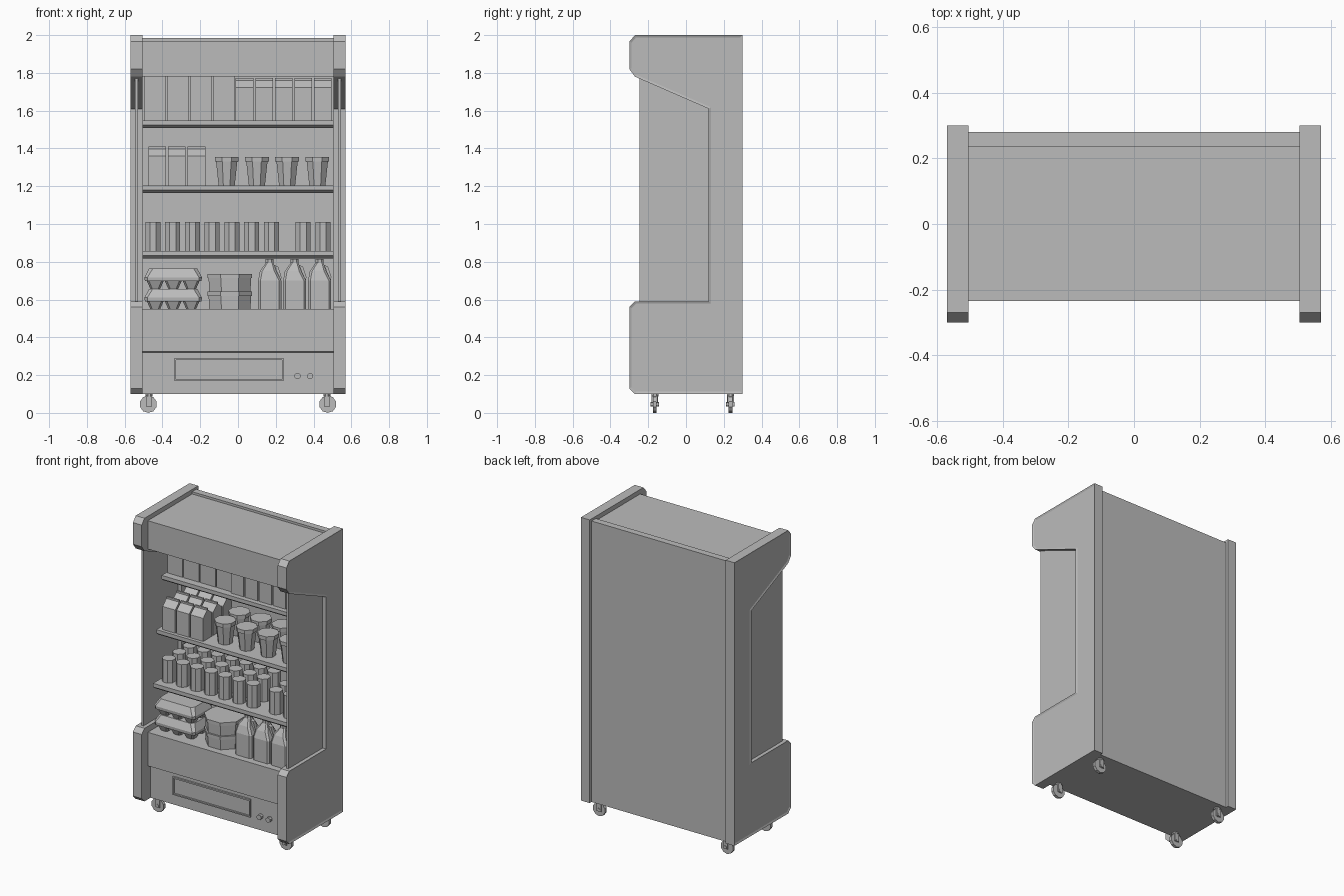
import bpy, bmesh, math
from mathutils import Vector

cube = bpy.data.objects.get("Cube")
if cube:
    bpy.data.objects.remove(cube, do_unlink=True)

grey = bpy.data.materials.new("plain grey")
grey.use_nodes = True
grey.diffuse_color = (0.5, 0.5, 0.5, 1)
grey.node_tree.nodes["Principled BSDF"].inputs["Base Color"].default_value = (0.5, 0.5, 0.5, 1)


def finish(name, bm):
    bmesh.ops.recalc_face_normals(bm, faces=bm.faces)
    mesh = bpy.data.meshes.new(name)
    bm.to_mesh(mesh)
    bm.free()
    mesh.materials.append(grey)
    obj = bpy.data.objects.new(name, mesh)
    bpy.context.scene.collection.objects.link(obj)
    return obj


def loft(bm, rings):
    """Skin a stack of equal-sized rings and cap both ends."""
    loops = [[bm.verts.new(p) for p in ring] for ring in rings]
    n = len(loops[0])
    for a, b in zip(loops, loops[1:]):
        for i in range(n):
            j = (i + 1) % n
            bm.faces.new((a[i], a[j], b[j], b[i]))
    return bm.faces.new(loops[0]), bm.faces.new(loops[-1])


def box(bm, x0, x1, y0, y1, z0, z1):
    loft(bm, [[(x0, y0, z), (x1, y0, z), (x1, y1, z), (x0, y1, z)] for z in (z0, z1)])


def prism(bm, profile, x0, x1):
    return loft(bm, [[(x, y, z) for y, z in profile] for x in (x0, x1)])


def disc(x, y, z, r, n=8):
    return [(x + r * math.cos(math.tau * (i + 0.5) / n),
             y + r * math.sin(math.tau * (i + 0.5) / n), z) for i in range(n)]


def rect(x, y, z, hx, hy, c=0.0):
    """Rectangle ring, with corners cut by c when c is set."""
    if not c:
        return [(x - hx, y - hy, z), (x + hx, y - hy, z), (x + hx, y + hy, z), (x - hx, y + hy, z)]
    return [(x - hx + c, y - hy, z), (x + hx - c, y - hy, z), (x + hx, y - hy + c, z),
            (x + hx, y + hy - c, z), (x + hx - c, y + hy, z), (x - hx + c, y + hy, z),
            (x - hx, y + hy - c, z), (x - hx, y - hy + c, z)]


def wheel(bm, x, y, z, r, half, n=10):
    """Short cylinder with its axle along y."""
    loft(bm, [[(px, y + d, z + py - y) for px, py, _ in disc(x, y, 0, r, n)] for d in (-half, half)])


# Side panels with a rimmed outer face, and the thin window in each
side = [(0.3, 0.1), (0.3, 2), (-0.27, 2), (-0.3, 1.965), (-0.3, 1.82), (-0.27, 1.78),
        (0.12, 1.61), (0.12, 0.59), (-0.27, 0.59), (-0.3, 0.56), (-0.3, 0.13), (-0.27, 0.1)]
window = [(-0.245, 0.58), (0.13, 0.58), (0.13, 1.62), (-0.245, 1.78)]
for label, s in (("left", 1), ("right", -1)):
    bm = bmesh.new()
    outer = prism(bm, side, 0.505 * s, 0.57 * s)[1]
    bmesh.ops.recalc_face_normals(bm, faces=bm.faces)
    bmesh.ops.inset_region(bm, faces=[outer], thickness=0.012, depth=-0.005, use_even_offset=True)
    finish(label + "_side_panel", bm)
    bm = bmesh.new()
    prism(bm, window, 0.53 * s, 0.545 * s)
    finish(label + "_side_window", bm)

# Cabinet shell
W = 0.505
for name, dims in (("back_wall", (0.235, 0.28, 0.1, 1.985)),
                   ("roof", (-0.19, 0.235, 1.92, 1.97)),
                   ("canopy_front", (-0.235, -0.19, 1.78, 1.97))):
    bm = bmesh.new()
    box(bm, -W, W, *dims)
    finish(name, bm)

bm = bmesh.new()
prism(bm, [(0.235, 0.1), (0.235, 0.55), (-0.235, 0.55), (-0.235, 0.325), (-0.205, 0.32),
           (-0.205, 0.1)], -W, W)
finish("base_cabinet", bm)

# Raised vent frame and recessed vent on the lower front
bm = bmesh.new()
x0, x1, z0, z1 = -0.335, 0.24, 0.17, 0.29
for dims in ((x0, x1, z1 - 0.01, z1), (x0, x1, z0, z0 + 0.008),
             (x0, x0 + 0.006, z0, z1), (x1 - 0.006, x1, z0, z1)):
    box(bm, dims[0], dims[1], -0.217, -0.203, dims[2], dims[3])
finish("vent_frame", bm)

bm = bmesh.new()
for x in (0.315, 0.382):
    wheel(bm, x, -0.215, 0.195, 0.017, 0.014, 8)
finish("control_knobs", bm)

# Shelves, deeper toward the bottom, with an undercut front lip
shelves = {"upper_shelf": (-0.09, 1.548), "middle_shelf": (-0.145, 1.205), "lower_shelf": (-0.18, 0.858)}
for name, (f, z) in shelves.items():
    bm = bmesh.new()
    prism(bm, [(0.235, z), (f, z), (f, z - 0.025), (f + 0.02, z - 0.04), (0.235, z - 0.04)], -W, W)
    finish(name, bm)

# Casters
for front, y in (("front", -0.165), ("back", 0.235)):
    for label, x in (("left", 0.47), ("right", -0.47)):
        bm = bmesh.new()
        wheel(bm, x + math.copysign(0.005, x), y, 0.046, 0.046, 0.01)
        loft(bm, [disc(x, y, z, 0.02) for z in (0.088, 0.1)])
        for d in (-0.015, 0.015):
            box(bm, x - 0.016, x + 0.016, y + d - 0.003, y + d + 0.003, 0.035, 0.092)
        wheel(bm, x, y, 0.046, 0.012, 0.022, 6)
        finish(front + "_" + label + "_caster", bm)


# Goods on the shelves
def carton(bm, x, y, z, h):
    hw = 0.047
    loft(bm, [rect(x, y, z, hw, hw), rect(x, y, z + h - 0.05, hw, hw),
              rect(x, y, z + h - 0.012, hw, 0.006), rect(x, y, z + h, hw, 0.006)])


bm = bmesh.new()
for i in range(4):
    x = -0.44 + 0.122 * i
    box(bm, x - 0.057, x + 0.057, -0.04, 0.16, 1.548, 1.81)
finish("tall_boxes", bm)

bm = bmesh.new()
for i in range(5):
    for y in (-0.01, 0.1):
        carton(bm, 0.035 + 0.1035 * i, y, 1.548, 0.225)
finish("upper_cartons", bm)

bm = bmesh.new()
for i in range(3):
    for y in (-0.075, 0.03, 0.135):
        carton(bm, -0.428 + 0.104 * i, y, 1.205, 0.205)
finish("middle_cartons", bm)

bm = bmesh.new()
for i in range(4):
    for y in (-0.05, 0.1):
        x = -0.06 + 0.16 * i
        loft(bm, [disc(x, y, 1.205, 0.046), disc(x, y, 1.33, 0.061)])
        loft(bm, [disc(x, y, 1.33, 0.068), disc(x, y, 1.355, 0.068)])
finish("cups", bm)

bm = bmesh.new()
for x in [-0.45 + 0.1045 * i for i in range(7)] + [0.345, 0.45]:
    for y in (-0.09, 0.02, 0.13):
        loft(bm, [disc(x, y, 0.858, 0.043), disc(x, y, 1.01, 0.043)])
finish("cans", bm)

# Egg boxes: tapered cups under a sloped lid
bm = bmesh.new()
ex, ey = -0.343, -0.09
for z in (0.55, 0.657):
    for i in (-1, 0, 1):
        for j in (-0.5, 0.5):
            x, y = ex + 0.095 * i, ey + 0.095 * j
            loft(bm, [rect(x, y, z, 0.026, 0.026, 0.01), rect(x, y, z + 0.045, 0.046, 0.046, 0.012)])
    loft(bm, [rect(ex, ey, z + 0.04, 0.15, 0.1, 0.015), rect(ex, ey, z + 0.06, 0.152, 0.102, 0.015),
              rect(ex, ey, z + 0.107, 0.128, 0.08, 0.02)])
finish("egg_boxes", bm)

# Stacked tubs with lids
bm = bmesh.new()
for z in (0.55, 0.643):
    loft(bm, [disc(-0.043, -0.08, z, 0.118), disc(-0.043, -0.08, z + 0.07, 0.122)])
    loft(bm, [disc(-0.043, -0.08, z + 0.07, 0.128), disc(-0.043, -0.08, z + 0.092, 0.128)])
finish("tubs", bm)

# Jugs with tapered shoulders, caps and a side handle
bm = bmesh.new()
for i in range(3):
    for y in (-0.13, 0.03):
        x = 0.168 + 0.132 * i
        loft(bm, [rect(x, y, 0.55, 0.061, 0.061, 0.012), rect(x, y, 0.7, 0.061, 0.061, 0.012),
                  rect(x - 0.008, y, 0.75, 0.044, 0.046, 0.012), rect(x, y, 0.795, 0.02, 0.02, 0.008)])
        loft(bm, [disc(x, y, z, 0.023) for z in (0.79, 0.815)])
        path = [(0.012, 0.785), (0.036, 0.775), (0.054, 0.72), (0.05, 0.69)]
        loft(bm, [[(x + px + dx, y + dy, z) for dx, dy in
                   ((-0.008, -0.012), (0.008, -0.012), (0.008, 0.012), (-0.008, 0.012))]
                  for px, z in path])
finish("jugs", bm)
